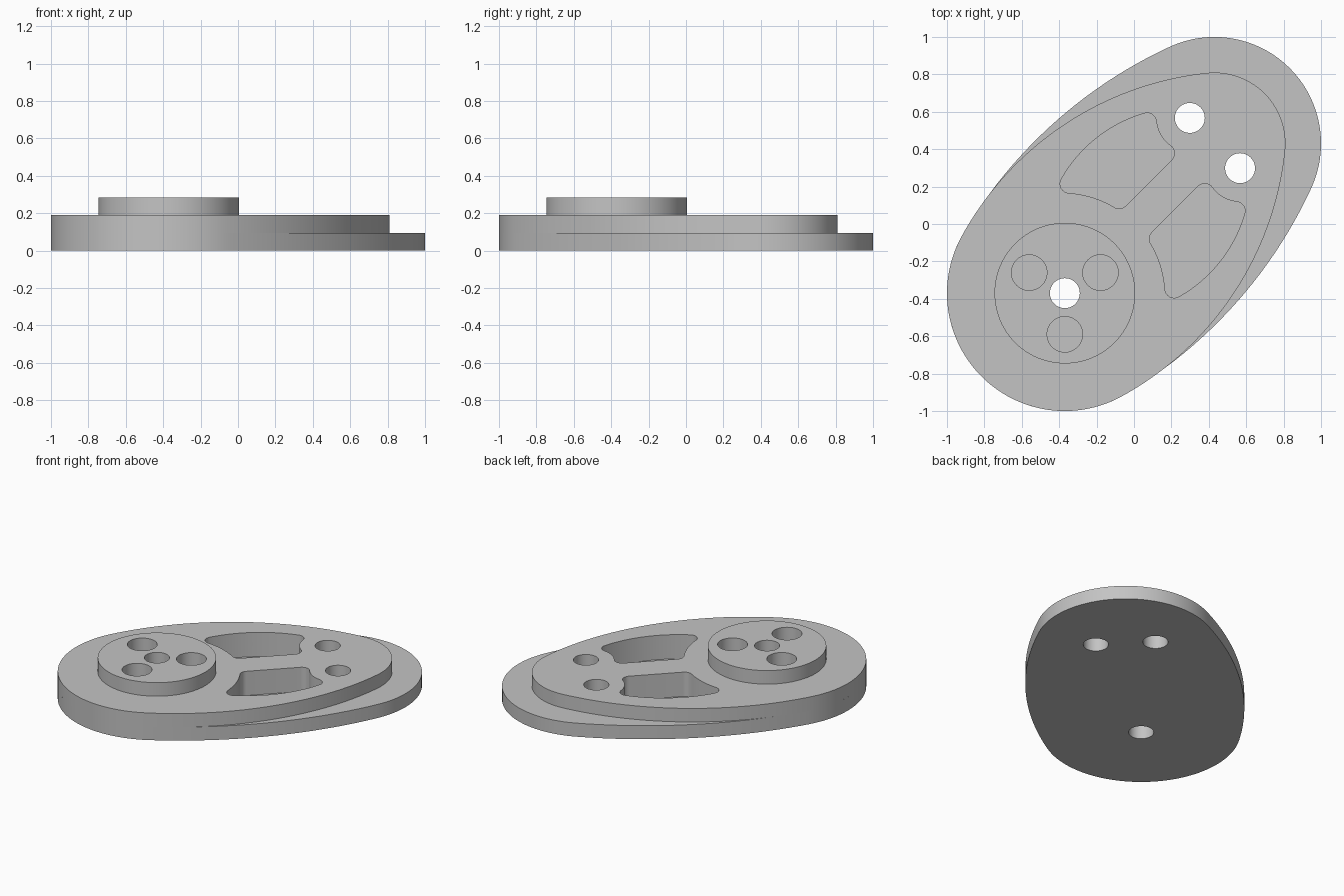
import bpy, bmesh, math
from mathutils import Vector, Matrix

if "Cube" in bpy.data.objects:
    bpy.data.objects.remove(bpy.data.objects["Cube"], do_unlink=True)

grey = bpy.data.materials.new("machined_grey")
grey.use_nodes = True
COLOUR = (0.55, 0.55, 0.55, 1)
grey.diffuse_color = COLOUR
grey.node_tree.nodes["Principled BSDF"].inputs["Base Color"].default_value = COLOUR

# Profiles are drawn along the part's long axis, then turned to the diagonal
TURN = Matrix.Rotation(math.radians(45), 3, "Z")
BIG = Vector((-0.523, 0))      # centre of the round end carrying the boss
SMALL = Vector((0.608, 0))     # centre of the opposite round end
MIRROR = Vector((1, -1))


def arc(centre, start, end, n):
    """Points on the short arc about centre, from start to end."""
    a, b = start - centre, end - centre
    a0 = math.atan2(a.y, a.x)
    turn = (math.atan2(b.y, b.x) - a0 + math.pi) % (2 * math.pi) - math.pi
    pts = []
    for i in range(n):
        t = i / n
        ang, r = a0 + turn * t, a.length * (1 - t) + b.length * t
        pts.append(centre + r * Vector((math.cos(ang), math.sin(ang))))
    return pts


def circle(centre, r, n=64):
    return [centre + r * Vector((math.cos(i * math.tau / n), math.sin(i * math.tau / n)))
            for i in range(n)]


def prism(name, pts, z0, z1):
    """Extrude a closed profile between two heights."""
    bm = bmesh.new()
    face = bm.faces.new([bm.verts.new(TURN @ Vector((p.x, p.y, z0))) for p in pts])
    ext = bmesh.ops.extrude_face_region(bm, geom=[face])
    top = [g for g in ext["geom"] if isinstance(g, bmesh.types.BMVert)]
    bmesh.ops.translate(bm, verts=top, vec=(0, 0, z1 - z0))
    bmesh.ops.recalc_face_normals(bm, faces=bm.faces[:])
    mesh = bpy.data.meshes.new(name)
    bm.to_mesh(mesh)
    bm.free()
    mesh.materials.append(grey)
    obj = bpy.data.objects.new(name, mesh)
    bpy.context.collection.objects.link(obj)
    return obj


def plate_outline(r_big, r_small, r_side):
    """Two round ends joined by bulging arcs tangent to both."""
    da, db = r_side - r_big, r_side - r_small
    gap = SMALL.x - BIG.x
    along = (da * da - db * db + gap * gap) / (2 * gap)
    c = Vector((BIG.x + along, -math.sqrt(da * da - along * along)))
    a = c + (BIG - c).normalized() * r_side
    b = c + (SMALL - c).normalized() * r_side
    am, bm_, cm = a * MIRROR, b * MIRROR, c * MIRROR
    return (arc(BIG, am, a, 64) + arc(c, a, b, 48)
            + arc(SMALL, b, bm_, 48) + arc(cm, bm_, am, 48))


def pocket_outline(hole, fillet=0.05):
    """Four-sided pocket that follows the rim, the fixing hole and the boss."""
    rim = Vector((0.09, -0.28))
    left, top = Vector((-0.092, 0.396)), Vector((0.434, 0.335))
    right, bottom = Vector((0.385, 0.15)), Vector((0.037, 0.15))

    def touch(corner, centre, side):
        return corner + (corner - centre).normalized() * fillet * side

    down = Vector((0, -fillet))
    l0, l1 = touch(left, BIG, -1), touch(left, rim, 1)
    t0, t1 = touch(top, rim, 1), touch(top, hole, -1)
    r0, r1 = touch(right, hole, -1), right + down
    b0, b1 = bottom + down, touch(bottom, BIG, -1)
    return (arc(left, l0, l1, 10) + arc(rim, l1, t0, 24)
            + arc(top, t0, t1, 10) + arc(hole, t1, r0, 12)
            + arc(right, r0, r1, 10) + [r1]
            + arc(bottom, b0, b1, 10) + arc(BIG, b1, l0, 16))


# Solid bodies, stacked
bodies = [
    prism("base_plate", plate_outline(0.63, 0.57, 2.5), 0, 0.095),
    prism("upper_plate", plate_outline(0.63, 0.38, 1.7), 0.095, 0.19),
    prism("round_boss", circle(BIG, 0.376, 96), 0.19, 0.285),
]

# Cutters: through holes, pockets and blind boss holes
fixing = Vector((0.612, 0.19))
pocket = pocket_outline(fixing)
cutters = [prism("centre_hole_cutter", circle(BIG, 0.08), -0.1, 0.4)]
for side, flip in (("left", Vector((1, 1))), ("right", MIRROR)):
    cutters.append(prism(side + "_fixing_hole_cutter", circle(fixing * flip, 0.08), -0.1, 0.4))
    cutters.append(prism(side + "_pocket_cutter", [p * flip for p in pocket], 0.02, 0.4))
for k in range(3):
    ang = math.radians(-15 + 120 * k)
    spot = BIG + 0.22 * Vector((math.cos(ang), math.sin(ang)))
    cutters.append(prism("boss_hole_cutter", circle(spot, 0.095), 0.1, 0.4))

for body in bodies:
    bpy.ops.object.select_all(action="DESELECT")
    body.select_set(True)
    bpy.context.view_layer.objects.active = body
    for cutter in cutters:
        mod = body.modifiers.new("cut", "BOOLEAN")
        mod.operation, mod.solver, mod.object = "DIFFERENCE", "EXACT", cutter
        bpy.ops.object.modifier_apply(modifier=mod.name)
    bpy.ops.object.shade_smooth_by_angle(angle=math.radians(30))

for cutter in cutters:
    bpy.data.objects.remove(cutter, do_unlink=True)
